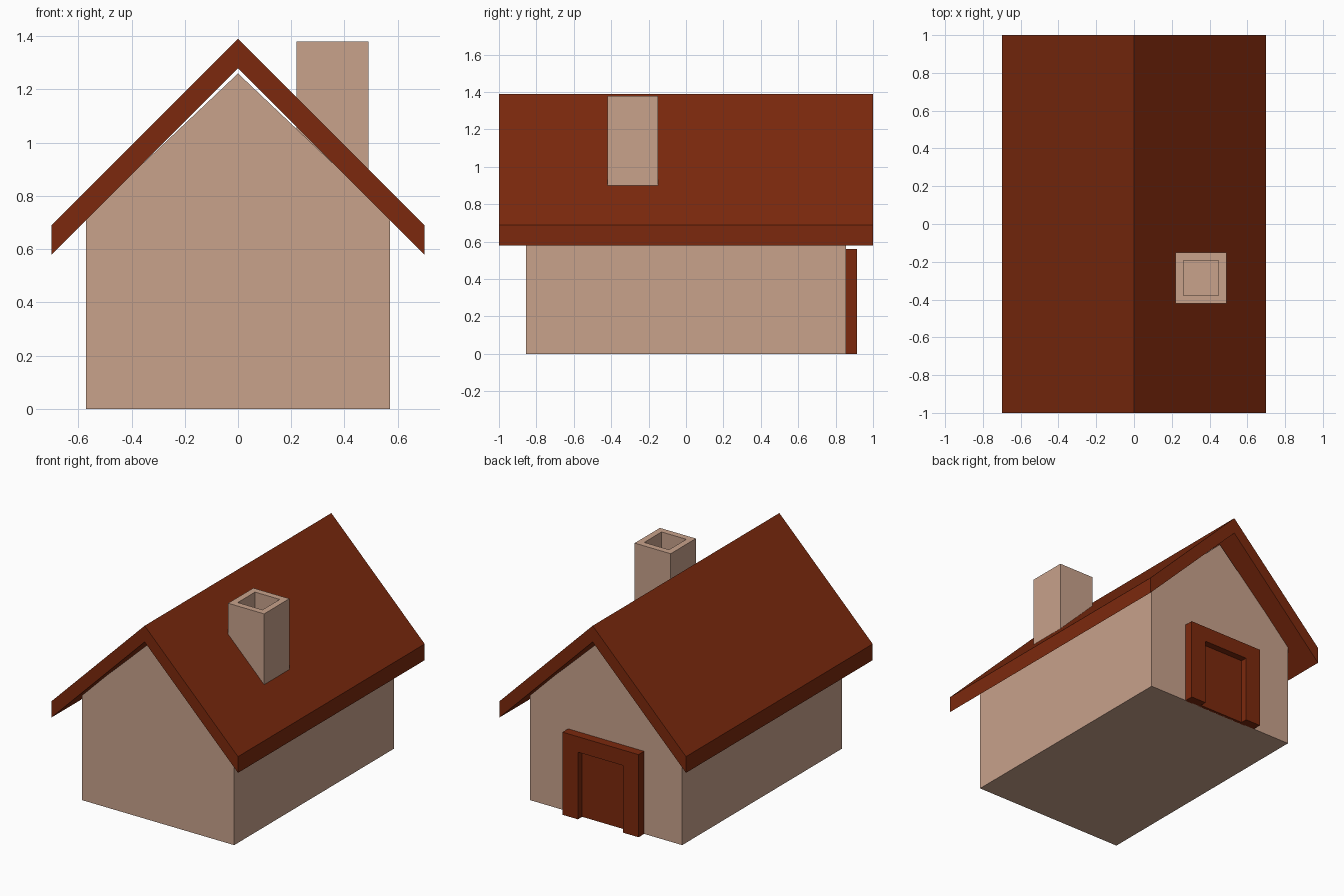
import bpy, bmesh

if "Cube" in bpy.data.objects:
    bpy.data.objects.remove(bpy.data.objects["Cube"])


def material(name, color):
    m = bpy.data.materials.new(name)
    m.diffuse_color = (*color, 1)
    m.use_nodes = True
    m.node_tree.nodes["Principled BSDF"].inputs["Base Color"].default_value = m.diffuse_color
    return m


PLASTER = material("plaster", (0.58, 0.36, 0.26))
WOOD = material("red_brown", (0.2, 0.022, 0.004))


def finish(name, bm, mat):
    bmesh.ops.recalc_face_normals(bm, faces=bm.faces)
    mesh = bpy.data.meshes.new(name)
    bm.to_mesh(mesh)
    bm.free()
    mesh.materials.append(mat)
    obj = bpy.data.objects.new(name, mesh)
    bpy.context.collection.objects.link(obj)
    return obj


def prism(name, half, y0, y1, mat):
    """Mirror a right-half x/z outline across x = 0 and extrude it along y."""
    outline = half + [(-x, z) for x, z in reversed(half) if x > 0]
    bm = bmesh.new()
    face = bm.faces.new([bm.verts.new((x, y0, z)) for x, z in outline])
    ext = bmesh.ops.extrude_face_region(bm, geom=[face])
    verts = [v for v in ext["geom"] if isinstance(v, bmesh.types.BMVert)]
    bmesh.ops.translate(bm, verts=verts, vec=(0, y1 - y0, 0))
    return finish(name, bm, mat)


def chevron(name, outer, inner, y0, y1, mat):
    """Symmetric band between an outer and an inner half-outline, built as quads."""
    bm = bmesh.new()
    rows = []
    for pts in (outer, inner):
        full = pts + [(-x, z) for x, z in reversed(pts) if x > 0]
        rows.append([bm.verts.new((x, y0, z)) for x, z in full])
    faces = [bm.faces.new((rows[0][i], rows[0][i + 1], rows[1][i + 1], rows[1][i]))
             for i in range(len(rows[0]) - 1)]
    ext = bmesh.ops.extrude_face_region(bm, geom=faces)
    verts = [v for v in ext["geom"] if isinstance(v, bmesh.types.BMVert)]
    bmesh.ops.translate(bm, verts=verts, vec=(0, y1 - y0, 0))
    return finish(name, bm, mat)


# House walls with gables
prism("walls", [(0.57, 0), (0.57, 0.72), (0, 1.26)][:2] + [(0, 1.26)], -0.855, 0.855, PLASTER)

# Gabled roof slab
chevron("roof", [(0.7, 0.69), (0, 1.39)], [(0.7, 0.58), (0, 1.28)], -1, 1, WOOD)

# Back door: surround and recessed panel
chevron("door_frame", [(0.285, 0), (0.285, 0.56)], [(0.17, 0), (0.17, 0.455)],
        0.85, 0.915, WOOD)
prism("door_panel", [(0.175, 0), (0.175, 0.46)], 0.85, 0.87, WOOD)

# Chimney with a sunken square flue
bm = bmesh.new()
bmesh.ops.create_cube(bm, size=1)
bmesh.ops.scale(bm, verts=bm.verts, vec=(0.27, 0.27, 0.63))
bmesh.ops.translate(bm, verts=bm.verts, vec=(0.355, -0.285, 1.065))
top = max(bm.faces, key=lambda f: f.calc_center_median().z)
bmesh.ops.inset_region(bm, faces=[top], thickness=0.06)
flue = bmesh.ops.extrude_discrete_faces(bm, faces=[top])["faces"][0]
bmesh.ops.translate(bm, verts=flue.verts, vec=(0, 0, -0.22))
finish("chimney", bm, PLASTER)
